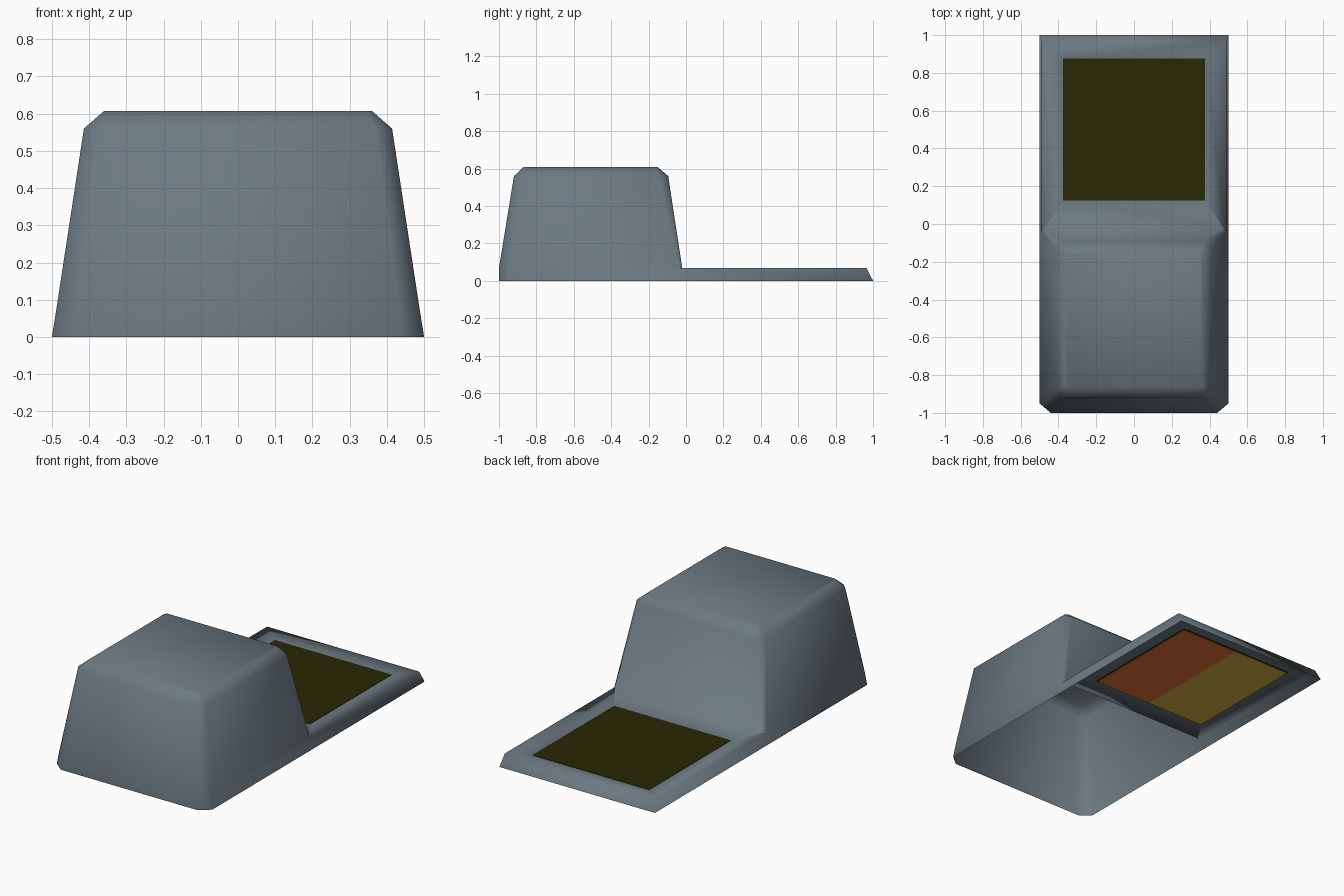
import bpy, bmesh

if "Cube" in bpy.data.objects:
    bpy.data.objects.remove(bpy.data.objects["Cube"])


def material(name, rgb):
    m = bpy.data.materials.new(name)
    m.diffuse_color = (*rgb, 1)
    m.use_nodes = True
    m.node_tree.nodes["Principled BSDF"].inputs["Base Color"].default_value = m.diffuse_color
    return m


grey = material("slate_grey", (0.15, 0.19, 0.22))
olive = material("dark_olive", (0.022, 0.021, 0.001))
orange = material("signal_orange", (0.9, 0.19, 0.045))
yellow = material("amber_yellow", (0.7, 0.45, 0.06))


def finish(name, bm, mats, smooth):
    me = bpy.data.meshes.new(name)
    for f in bm.faces:
        f.smooth = smooth
    bm.to_mesh(me)
    bm.free()
    for m in mats:
        me.materials.append(m)
    ob = bpy.data.objects.new(name, me)
    bpy.context.collection.objects.link(ob)
    return ob


# Open-bottomed housing: tapered hood in front, low dished deck behind
bm = bmesh.new()


def verts(points, z):
    return [bm.verts.new((x, y, z)) for x, y in points]


def octagon(hx, y0, y1, c, cb, z):
    right = [(hx - c, y0), (hx, y0 + c), (hx, y1 - cb), (hx - cb, y1)]
    left = [(-x, y) for x, y in reversed(right)]
    return verts(right + left, z)


rings = [octagon(0.489, -1.0, -0.02, 0.055, 0.02, 0.068),
         octagon(0.414, -0.92, -0.095, 0.045, 0.045, 0.56),
         octagon(0.36, -0.87, -0.15, 0.012, 0.012, 0.607)]
for a, b in zip(rings, rings[1:]):
    for i in range(8):
        j = (i + 1) % 8
        bm.faces.new((a[i], a[j], b[j], b[i]))
bm.faces.new(rings[-1])

# Skirt down to the ground
r = rings[0]
rim = verts([(0.489, 0.965), (-0.489, 0.965)], 0.068)
foot = verts([(0.44, -1), (0.5, -0.95), (0.5, 1),
              (-0.5, 1), (-0.5, -0.95), (-0.44, -1)], 0)
bm.faces.new((foot[0], foot[1], r[1], r[0]))
bm.faces.new((foot[1], foot[2], rim[0], r[2], r[1]))
bm.faces.new((foot[2], foot[3], rim[1], rim[0]))
bm.faces.new((foot[3], foot[4], r[6], r[5], rim[1]))
bm.faces.new((foot[4], foot[5], r[7], r[6]))
bm.faces.new((foot[5], foot[0], r[0], r[7]))

# Deck sloping in to the panel opening
hole = verts([(0.375, 0.125), (0.375, 0.875),
              (-0.375, 0.875), (-0.375, 0.125)], 0.053)
bm.faces.new((r[2], rim[0], hole[1], hole[0]))
bm.faces.new((rim[0], rim[1], hole[2], hole[1]))
bm.faces.new((rim[1], r[5], hole[3], hole[2]))
bm.faces.new((r[3], hole[0], hole[3], r[4]))
bm.faces.new((r[3], r[2], hole[0]))
bm.faces.new((r[4], hole[3], r[5]))
bmesh.ops.recalc_face_normals(bm, faces=bm.faces)
finish("housing", bm, [grey], True)


def slab(name, x0, x1, y0, y1, z0, z1, mat):
    bm = bmesh.new()
    bmesh.ops.create_cube(bm, size=1)
    for v in bm.verts:
        v.co = ((x0 + x1) / 2 + v.co.x * (x1 - x0),
                (y0 + y1) / 2 + v.co.y * (y1 - y0),
                (z0 + z1) / 2 + v.co.z * (z1 - z0))
    finish(name, bm, [mat], False)


# Dark panel with two coloured plates beneath
slab("panel", -0.375, 0.375, 0.125, 0.875, 0.051, 0.055, olive)
slab("under_plate_right", 0, 0.367, 0.133, 0.867, 0.048, 0.051, orange)
slab("under_plate_left", -0.367, 0, 0.133, 0.867, 0.048, 0.051, yellow)
